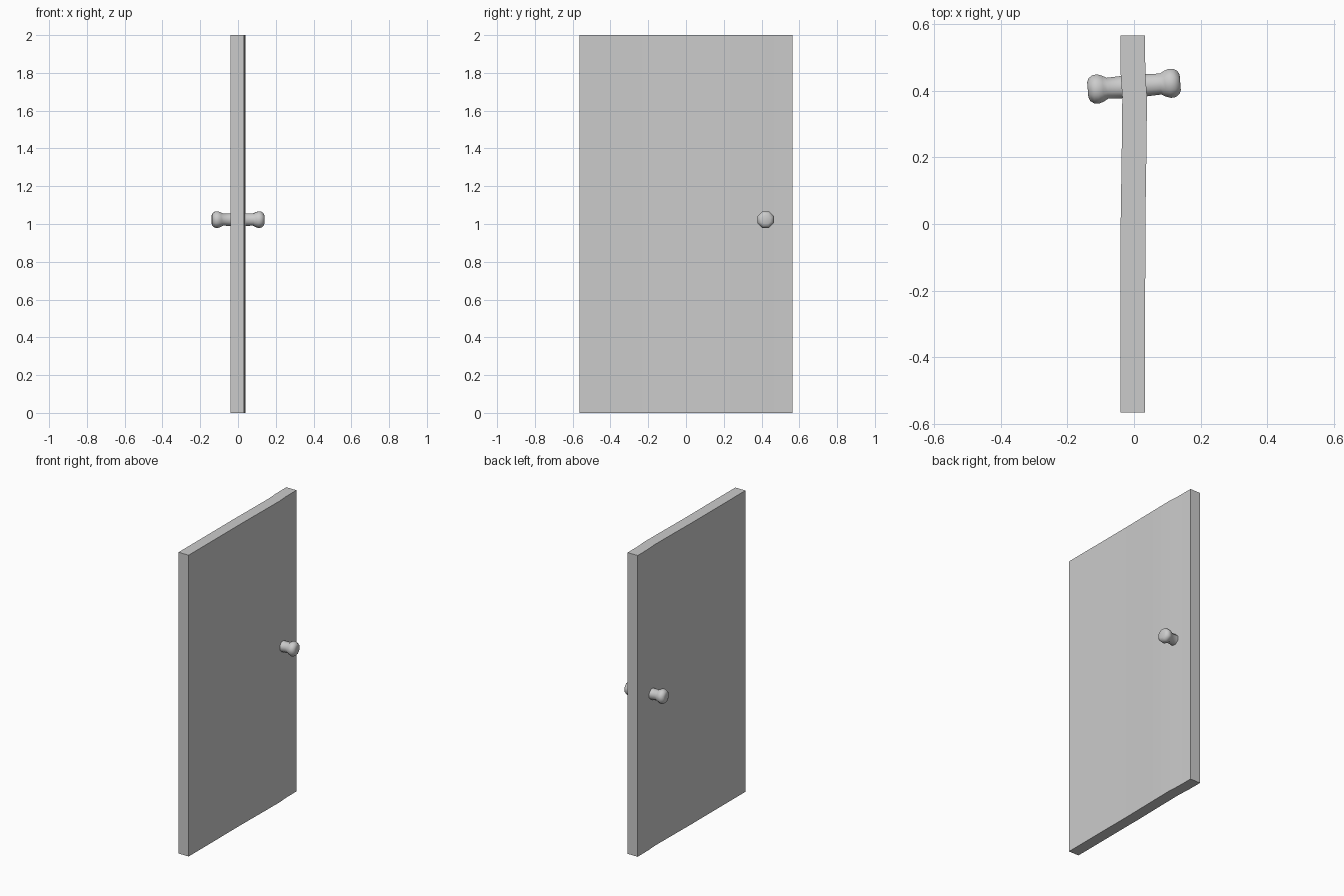
import bpy, bmesh
from math import cos, sin, pi, radians
from mathutils import Matrix

if "Cube" in bpy.data.objects:
    bpy.data.objects.remove(bpy.data.objects["Cube"])


def make_object(name, bm):
    bmesh.ops.recalc_face_normals(bm, faces=bm.faces)
    mesh = bpy.data.meshes.new(name)
    bm.to_mesh(mesh)
    bm.free()
    obj = bpy.data.objects.new(name, mesh)
    bpy.context.collection.objects.link(obj)
    bpy.context.view_layer.objects.active = obj
    obj.select_set(True)
    bpy.ops.object.shade_smooth_by_angle(angle=radians(50))
    obj.select_set(False)
    return obj


# Door panel: slightly warped plan outline, extruded upwards
warp = [(-0.565, 0.0), (0.0, 0.001), (0.2, 0.004), (0.38, 0.006), (0.45, 0.001), (0.565, 0.0)]
outline = [(0.033 + s, y) for y, s in warp] + [(-0.041 + s, y) for y, s in reversed(warp)]
bm = bmesh.new()
base = bm.faces.new([bm.verts.new((x, y, 0)) for x, y in outline])
top = bmesh.ops.extrude_face_region(bm, geom=[base], use_keep_orig=True)["geom"]
bmesh.ops.translate(bm, vec=(0, 0, 2), verts=[v for v in top if isinstance(v, bmesh.types.BMVert)])
make_object("door_panel", bm)

# Knobs: eight-sided turned profile (distance along axis, radius), one per side
profile = [(0.0, 0.036), (0.04, 0.036), (0.08, 0.034), (0.093, 0.042),
           (0.108, 0.0475), (0.122, 0.046), (0.134, 0.037), (0.139, 0.025)]


def knob(name, turn):
    bm = bmesh.new()
    rings = [[bm.verts.new((d, r * cos(a), r * sin(a)))
              for a in [(i + 0.5) * pi / 4 for i in range(8)]] for d, r in profile]
    for a, b in zip(rings, rings[1:]):
        for i in range(8):
            j = (i + 1) % 8
            bm.faces.new((a[i], a[j], b[j], b[i]))
    bm.faces.new(rings[-1])
    bm.faces.new(rings[0])
    bm.transform(Matrix.Translation((0, 0.413, 1.023)) @ Matrix.Rotation(radians(turn), 4, "Z"))
    make_object(name, bm)


knob("knob_right", 4.5)
knob("knob_left", 184.5)
